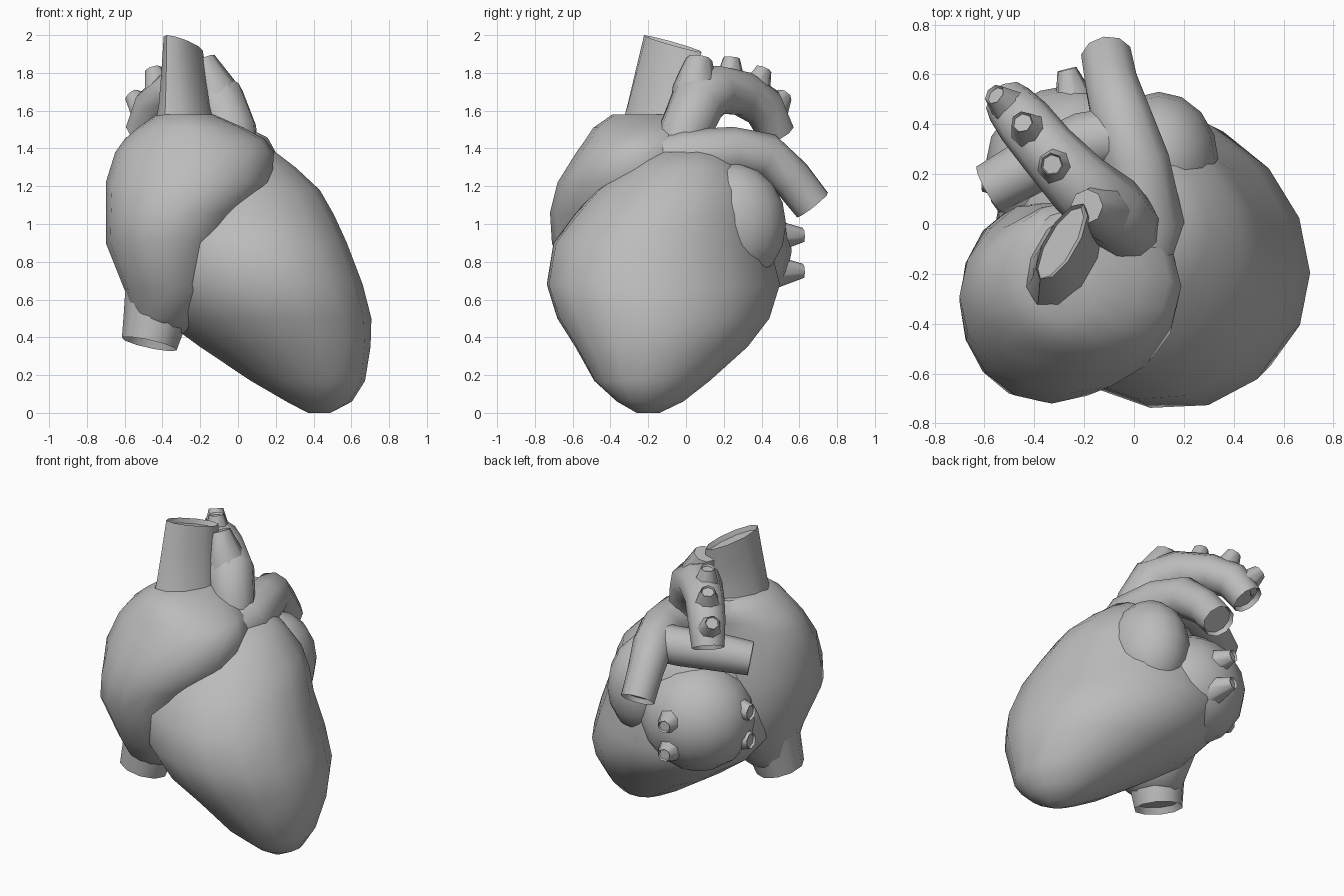
import bpy, bmesh, math
from mathutils import Vector, Matrix

cube = bpy.data.objects.get("Cube")
if cube:
    bpy.data.objects.remove(cube)

GREY = (0.5, 0.5, 0.5, 1)
mat = bpy.data.materials.new("plain_grey")
mat.use_nodes = True
mat.diffuse_color = GREY
mat.node_tree.nodes["Principled BSDF"].inputs["Base Color"].default_value = GREY


def finish(bm, name, angle):
    bmesh.ops.recalc_face_normals(bm, faces=bm.faces)
    mesh = bpy.data.meshes.new(name)
    bm.to_mesh(mesh)
    bm.free()
    mesh.materials.append(mat)
    obj = bpy.data.objects.new(name, mesh)
    bpy.context.collection.objects.link(obj)
    bpy.ops.object.select_all(action='DESELECT')
    obj.select_set(True)
    bpy.context.view_layer.objects.active = obj
    bpy.ops.object.shade_smooth_by_angle(angle=math.radians(angle))
    return obj


def skin_rings(rings, name, angle=50, hollow=0.0):
    """Bridge rings of points; a hollow end gets a rim and a recess."""
    bm = bmesh.new()
    loops = [[bm.verts.new(p) for p in ring] for ring in rings]
    n = len(loops[0])
    for a, b in zip(loops, loops[1:]):
        for i in range(n):
            j = (i + 1) % n
            bm.faces.new((a[i], a[j], b[j], b[i]))
    bm.faces.new(loops[0][::-1])
    end = bm.faces.new(loops[-1])
    if hollow:
        bm.normal_update()
        inward = -end.normal.copy()
        bmesh.ops.inset_individual(bm, faces=[end], thickness=hollow * 0.4)
        bmesh.ops.translate(bm, verts=end.verts, vec=inward * hollow)
    return finish(bm, name, angle)


def chamber(name, sections, sides=16, hollow=0.0, turn=0.0):
    """Stack of ovals: height, centre x, centre y, radius x, radius y, tilt."""
    spin = Matrix.Rotation(turn, 3, 'Z')
    rings = []
    for z, cx, cy, rx, ry, *tilt in sections:
        drop = tilt[0] if tilt else 0
        ring = []
        for k in range(sides):
            t = math.tau * k / sides
            local = Vector((rx * math.cos(t), ry * math.sin(t), -drop * math.cos(t)))
            ring.append(spin @ local + Vector((cx, cy, z)))
        rings.append(ring)
    return skin_rings(rings, name, hollow=hollow)


def bulge(name, centre, size):
    """Egg-shaped chamber."""
    x, y, z = centre
    angles = [math.pi * (k + .3) / 8.6 for k in range(8, -1, -1)]
    chamber(name, [(z + size[2] * math.cos(a), x, y,
                    size[0] * math.sin(a), size[1] * math.sin(a)) for a in angles])


def vessel(name, path, sides=10, hollow=0.03):
    """Round tube along points of x, y, z, radius."""
    pts = [Vector(p[:3]) for p in path]
    tangents = [(pts[min(i + 1, len(pts) - 1)] - pts[max(i - 1, 0)]).normalized()
                for i in range(len(pts))]
    side = tangents[0].orthogonal().normalized()
    rings = []
    for i, (p, t) in enumerate(zip(pts, tangents)):
        if i:
            side = tangents[i - 1].rotation_difference(t) @ side
        other = t.cross(side)
        r = path[i][3]
        rings.append([p + r * (side * math.cos(a) + other * math.sin(a))
                      for a in (math.tau * k / sides for k in range(sides))])
    return skin_rings(rings, name, hollow=hollow)


# Main chambers
chamber("left_ventricle", [
    (0.0, .43, -.2, .07, .05), (.06, .43, -.19, .19, .16),
    (.17, .37, -.18, .33, .28), (.35, .25, -.13, .49, .42),
    (.5, .15, -.12, .6, .52), (.68, .05, -.12, .67, .56),
    (.9, .01, -.13, .61, .53), (1.05, .01, -.09, .52, .48),
    (1.18, .01, -.05, .44, .41), (1.3, 0, -.01, .31, .3),
    (1.38, 0, 0, .2, .2)], turn=-.85)

chamber("right_heart", [
    (.42, -.41, -.28, .12, .13), (.5, -.39, -.28, .18, .21),
    (.65, -.35, -.28, .25, .34), (.9, -.38, -.31, .32, .4),
    (1.06, -.33, -.31, .37, .41), (1.22, -.26, -.29, .44, .39),
    (1.38, -.23, -.25, .42, .33), (1.45, -.23, -.22, .37, .31),
    (1.51, -.25, -.2, .28, .29), (1.58, -.28, -.17, .15, .22)])

bulge("left_atrium", (-.24, .22, .86), (.36, .34, .34))
bulge("left_auricle", (.1, .25, 1.0), (.24, .28, .32))

# Great veins
chamber("upper_vein", [
    (1.42, -.28, -.16, .24, .17), (1.62, -.28, -.13, .21, .11),
    (1.8, -.285, -.1, .19, .085, .02), (1.955, -.29, -.07, .175, .065, .045)],
    sides=10, hollow=.03, turn=1.05)
vessel("lower_vein", [(-.4, -.28, .68, .2), (-.44, -.31, .5, .17),
                      (-.47, -.33, .365, .15)], hollow=.04)

# Aorta with its crown and upper branches
vessel("aorta", [
    (-.02, -.05, 1.3, .14), (-.04, 0, 1.5, .14), (-.1, .06, 1.64, .15),
    (-.22, .16, 1.71, .135), (-.35, .3, 1.69, .12),
    (-.44, .41, 1.62, .115), (-.5, .48, 1.48, .1)])
vessel("aorta_crown", [(-.07, .02, 1.52, .12), (-.13, .05, 1.72, .12),
                       (-.19, .07, 1.87, .07)], sides=8, hollow=0)
branches = [((-.31, .23, 1.74), (-.33, .24, 1.88)),
            ((-.41, .36, 1.69), (-.45, .41, 1.82)),
            ((-.48, .45, 1.58), (-.56, .52, 1.68))]
for i, (a, b) in enumerate(branches):
    vessel(f"aorta_branch_{i + 1}", [(*a, .09), (*b, .045)], sides=7, hollow=.015)

# Lung artery with left and right arms
vessel("lung_artery", [
    (-.02, -.2, 1.28, .18), (.05, .02, 1.35, .155), (.01, .25, 1.38, .135),
    (-.05, .42, 1.36, .125), (-.09, .56, 1.24, .11), (-.11, .67, 1.1, .105)])
vessel("lung_artery_right_arm", [
    (0, .36, 1.35, .12), (-.2, .33, 1.35, .12), (-.42, .23, 1.33, .115),
    (-.58, .14, 1.3, .105)])

# Lung veins on both sides of the left atrium
for i, z in enumerate((.93, .74)):
    vessel(f"lung_vein_left_{i + 1}",
           [(-.22, .42, z, .11), (-.27, .62, z + .01, .04)], sides=7, hollow=.015)
    vessel(f"lung_vein_right_{i + 1}",
           [(-.42, .18, z + .02, .11), (-.61, .18, z + .03, .05)], sides=7, hollow=.015)
